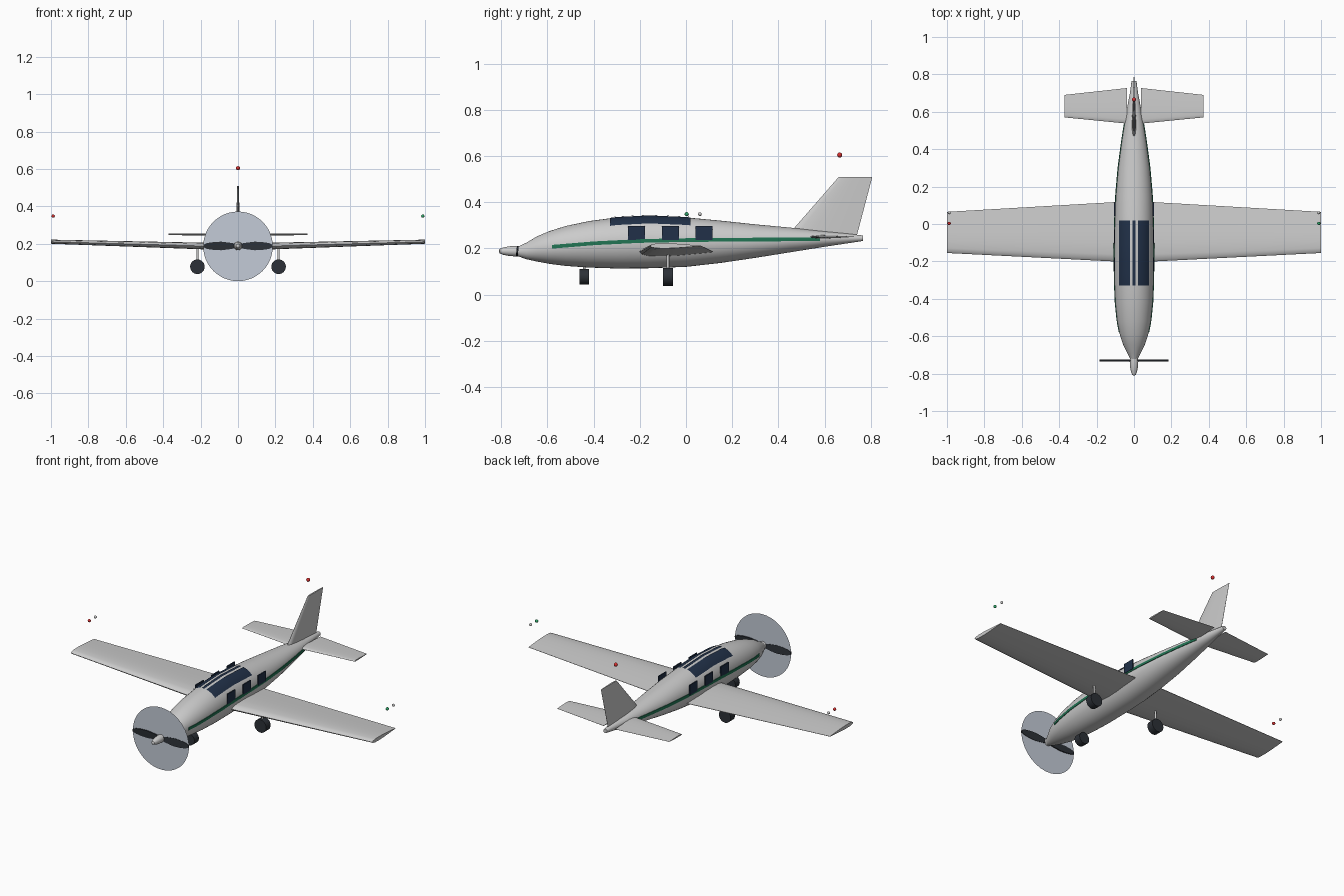
import bpy, bmesh
from math import sin, cos, pi, sqrt, radians
from mathutils import Vector, Matrix

if "Cube" in bpy.data.objects:
    bpy.data.objects.remove(bpy.data.objects["Cube"])


def mat(name, rgb):
    m = bpy.data.materials.new(name)
    m.diffuse_color = (*rgb, 1)
    m.use_nodes = True
    m.node_tree.nodes["Principled BSDF"].inputs["Base Color"].default_value = m.diffuse_color
    return m


NAVY = mat("glass_navy", (0.015, 0.03, 0.065))
GREEN = mat("stripe_green", (0.015, 0.17, 0.085))
DARK = mat("rubber_dark", (0.025, 0.03, 0.038))
DISC = mat("disc_pale", (0.55, 0.6, 0.68))
RED = mat("light_red", (0.7, 0.03, 0.03))
LAMP_GREEN = mat("light_green", (0.03, 0.4, 0.15))


def finish(name, bm, material=None, smooth=35):
    bmesh.ops.recalc_face_normals(bm, faces=bm.faces)
    me = bpy.data.meshes.new(name)
    bm.to_mesh(me)
    bm.free()
    ob = bpy.data.objects.new(name, me)
    bpy.context.collection.objects.link(ob)
    if material:
        me.materials.append(material)
    if smooth:
        bpy.ops.object.select_all(action='DESELECT')
        bpy.context.view_layer.objects.active = ob
        ob.select_set(True)
        bpy.ops.object.shade_smooth_by_angle(angle=radians(smooth))
    return ob


def loft(name, rings, material=None, closed=True, smooth=35):
    bm = bmesh.new()
    vs = [[bm.verts.new(p) for p in r] for r in rings]
    n = len(rings[0])
    for a, b in zip(vs, vs[1:]):
        for i in range(n if closed else n - 1):
            j = (i + 1) % n
            bm.faces.new((a[i], a[j], b[j], b[i]))
    if closed:
        bm.faces.new(vs[0])
        bm.faces.new(vs[-1])
    return finish(name, bm, material, smooth)


# Fuselage stations: y, half width, top z, bottom z
ST = [(-0.725, 0.018, 0.208, 0.165), (-0.69, 0.036, 0.225, 0.153), (-0.645, 0.058, 0.252, 0.143),
      (-0.59, 0.076, 0.275, 0.133), (-0.52, 0.090, 0.297, 0.124), (-0.42, 0.100, 0.318, 0.117),
      (-0.30, 0.105, 0.334, 0.113), (-0.16, 0.106, 0.341, 0.114), (0.0, 0.104, 0.334, 0.120),
      (0.15, 0.098, 0.320, 0.137), (0.30, 0.085, 0.304, 0.159), (0.45, 0.065, 0.290, 0.183),
      (0.60, 0.041, 0.274, 0.207), (0.70, 0.022, 0.264, 0.222), (0.765, 0.013, 0.256, 0.232)]


def section(y):
    """Half width, centre z and half height of the fuselage at y."""
    for a, b in zip(ST, ST[1:]):
        if y <= b[0]:
            t = (y - a[0]) / (b[0] - a[0])
            w, zt, zb = (a[k] + (b[k] - a[k]) * t for k in (1, 2, 3))
            return w, (zt + zb) / 2, (zt - zb) / 2


def ring(y, n=40):
    w, c, h = section(y)
    return [(w * cos(2 * pi * i / n), y, c + h * sin(2 * pi * i / n)) for i in range(n)]


loft("fuselage", [ring(s[0]) for s in ST])


# Roof glass: strips laid on the fuselage skin
def roof_strip(name, x0, x1):
    ys = [-0.33, -0.30, -0.25, -0.20, -0.16, -0.11, -0.06, 0.0, 0.02]
    rings = []
    for y in ys:
        w, c, h = section(y)
        w, h = w + 0.004, h + 0.004
        xs = [x0 + (x1 - x0) * i / 6 for i in range(7)]
        rings.append([(x, y, c + h * sqrt(1 - (x / w) ** 2)) for x in xs])
    loft(name, rings, NAVY, closed=False)


roof_strip("roof_glass_right", 0.022, 0.08)
roof_strip("roof_glass_left", -0.022, -0.08)
roof_strip("roof_glass_middle", -0.009, 0.009)


# Side stripes following the skin
def stripe_z(y):
    pts = [(-0.58, 0.207), (-0.4, 0.222), (-0.2, 0.232), (0.0, 0.236), (0.58, 0.24)]
    for a, b in zip(pts, pts[1:]):
        if y <= b[0] + 1e-6:
            return a[1] + (b[1] - a[1]) * (y - a[0]) / (b[0] - a[0])


def box(name, size, loc, material=None):
    bm = bmesh.new()
    bmesh.ops.create_cube(bm, size=1, matrix=Matrix.Translation(loc) @ Matrix.Diagonal((*size, 1)))
    return finish(name, bm, material, 0)


for s, side in ((1, "right"), (-1, "left")):
    rings = []
    for k in range(30):
        y = -0.58 + 1.16 * k / 29
        w, c, h = section(y)
        r = []
        for dz, off in ((-0.008, 0.003), (0, 0.003), (0.008, 0.003), (0.008, -0.003), (-0.008, -0.003)):
            z = stripe_z(y) + dz
            r.append((s * (w * sqrt(1 - ((z - c) / h) ** 2) + off), y, z))
        rings.append(r)
    loft("stripe_" + side, rings, GREEN)
    # Cabin windows
    for k, y in enumerate((-0.215, -0.067, 0.078)):
        box(f"window_{side}_{k + 1}", (0.006, 0.073, 0.06), (s * (0.105 if k < 2 else 0.103), y, 0.267), NAVY)


# Flying surfaces: aerofoil sections lofted along a span
FOIL = [(0, 0), (0.03, 0.28), (0.12, 0.46), (0.3, 0.5), (0.5, 0.43), (0.75, 0.24), (1, 0.03)]


def foil(le, te, thick, place):
    up = [(le + (te - le) * t, thick * h) for t, h in FOIL]
    lo = [(y, -d) for y, d in up[:0:-1]]
    return [place(y, d) for y, d in up + lo]


for s, side in ((1, "right"), (-1, "left")):
    loft("wing_" + side, [foil(le, te, th, lambda y, d: (s * x, y, z + d)) for x, le, te, th, z in
                          ((0.05, -0.203, 0.12, 0.038, 0.184), (1.0, -0.155, 0.065, 0.022, 0.211))])
    loft("tailplane_" + side, [foil(le, te, th, lambda y, d: (s * x, y, 0.25 + d)) for x, le, te, th in
                               ((0.038, 0.537, 0.727, 0.014), (0.372, 0.57, 0.69, 0.008))])
loft("fin", [foil(le, te, th, lambda y, d: (d, y, z)) for z, le, te, th in
             ((0.25, 0.435, 0.738, 0.022), (0.508, 0.66, 0.806, 0.009))])

# Propeller: spinner, blades and the zero-thickness spin disc
PY, PZ = -0.73, 0.188
loft("spinner", [[(r * cos(2 * pi * i / 24), y, PZ + r * sin(2 * pi * i / 24)) for i in range(24)]
                 for y, r in ((-0.81, 0.004), (-0.806, 0.010), (-0.79, 0.016), (-0.765, 0.021),
                              (-0.735, 0.023), (-0.70, 0.02))])
for s, side in ((1, "right"), (-1, "left")):
    rings = []
    for x, hz in ((0.01, 0.011), (0.04, 0.017), (0.09, 0.023), (0.13, 0.021), (0.165, 0.016), (0.185, 0.007)):
        rings.append([(s * x, PY + dy + s * dz * 0.1, PZ + dz)
                      for dy, dz in ((-0.004, -hz), (0.004, -hz), (0.004, hz), (-0.004, hz))])
    loft("propeller_blade_" + side, rings, DARK)
bm = bmesh.new()
bmesh.ops.create_circle(bm, cap_ends=True, segments=48, radius=0.186,
                        matrix=Matrix.Translation((0, PY, PZ - 0.002)) @ Matrix.Rotation(pi / 2, 4, 'X'))
finish("propeller_disc", bm, DISC, 0)


# Landing gear (wheels are round seen from the front)
def cylinder(name, r, depth, loc, axis=None, material=None, seg=24):
    m = Matrix.Translation(loc)
    if axis:
        m = m @ Matrix.Rotation(pi / 2, 4, axis)
    bm = bmesh.new()
    bmesh.ops.create_cone(bm, cap_ends=True, segments=seg, radius1=r, radius2=r, depth=depth, matrix=m)
    return finish(name, bm, material)


for name, x, y, r, top in (("main_right", 0.217, -0.078, 0.039, 0.188), ("main_left", -0.217, -0.078, 0.039, 0.188),
                           ("nose", 0, -0.44, 0.034, 0.14)):
    cylinder(name + "_wheel", r, 0.042, (x, y, 0.077), 'X', DARK)
    cylinder(name + "_strut", 0.006, top - 0.08, (x, y, (top + 0.08) / 2), seg=12)


# Lights floating off the tips
def lamp(name, loc, r, material=None):
    bm = bmesh.new()
    bmesh.ops.create_uvsphere(bm, u_segments=16, v_segments=8, radius=r, matrix=Matrix.Translation(loc))
    finish(name, bm, material, 60)


lamp("beacon_light", (0, 0.665, 0.604), 0.011, RED)
for s, side, m in ((1, "right", LAMP_GREEN), (-1, "left", RED)):
    lamp("wingtip_light_" + side, (s * 0.988, 0.003, 0.348), 0.009, m)
    lamp("rear_light_" + side, (s * 0.988, 0.06, 0.348), 0.008)
